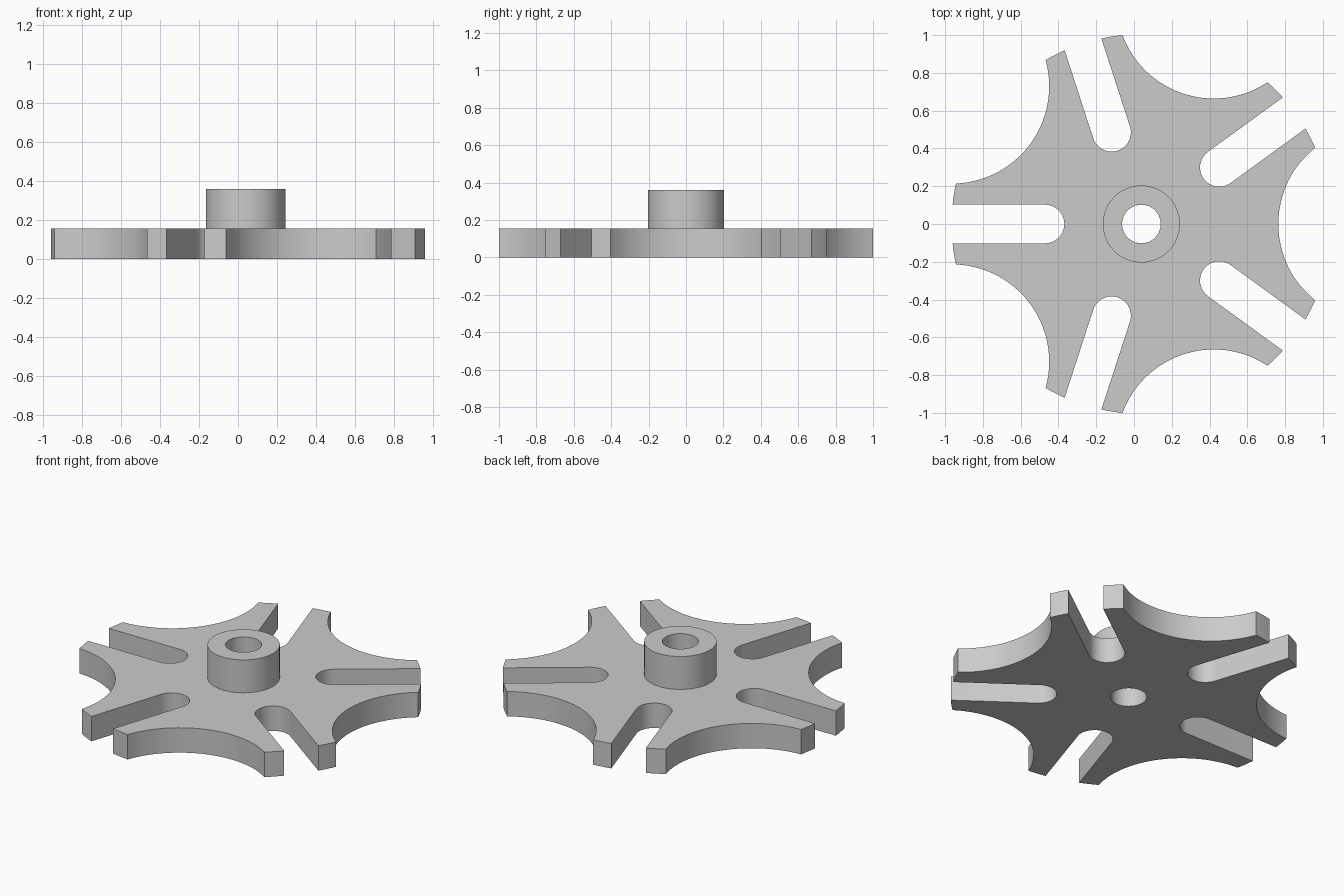
import bpy
import bmesh
from math import sin, cos, acos, asin, atan2, pi, radians, sqrt
from mathutils import Vector

default = bpy.data.objects.get("Cube")
if default:
    bpy.data.objects.remove(default, do_unlink=True)

# Main dimensions
ARMS = 5
RIM = 1.005              # outer radius
SLOT, SLOT_END = 0.102, 0.51    # slot half width, centre of its round end
DISH, DISH_AT = 0.515, 1.24     # radius and distance of the concave bites
BORE, HUB = 0.102, 0.204
PLATE_TOP, HUB_TOP = 0.155, 0.36
CENTRE = Vector((0.039, 0, 0))


def arc(centre, radius, start, end, steps):
    """Points along a circular arc, both ends included."""
    return [Vector((centre[0] + radius * cos(start + (end - start) * i / steps),
                    centre[1] + radius * sin(start + (end - start) * i / steps)))
            for i in range(steps + 1)]


def rotated(points, angle):
    return [Vector((p.x * cos(angle) - p.y * sin(angle),
                    p.x * sin(angle) + p.y * cos(angle))) for p in points]


def wheel_outline():
    """One slot, one rim tip on each side and one bite, repeated around."""
    half = pi / ARMS
    tip = acos((RIM**2 + DISH_AT**2 - DISH**2) / (2 * RIM * DISH_AT))
    mouth = asin(SLOT / RIM)
    sweep = atan2(RIM * sin(tip), DISH_AT - RIM * cos(tip))
    slot = arc((SLOT_END, 0), SLOT, 1.5 * pi, 0.5 * pi, 24)
    rim = arc((0, 0), RIM, mouth, half - tip, 3)
    bite = rotated(arc((DISH_AT, 0), DISH, pi + sweep, pi - sweep, 40), half)
    far_rim = rotated(arc((0, 0), RIM, tip - half, -mouth, 3), 2 * half)
    segment = slot + rim + bite[1:-1] + far_rim
    return [p for k in range(ARMS) for p in rotated(segment, pi + 2 * half * k)]


def circle(radius, steps=72):
    return arc((0, 0), radius, 0, 2 * pi, steps)[:-1]


bm = bmesh.new()


def add_loop(points, z):
    verts = [bm.verts.new((p.x, p.y, z)) for p in points]
    edges = [bm.edges.new((v, verts[i - 1])) for i, v in enumerate(verts)]
    return verts, edges


def join(a, b):
    """Wall of quads between two matching loops."""
    for i in range(len(a[0])):
        bm.faces.new((a[0][i - 1], a[0][i], b[0][i], b[0][i - 1]))


def fill(outer, inner):
    """Flat face between an outline and the circle inside it."""
    bmesh.ops.triangle_fill(bm, use_beauty=True, edges=outer[1] + inner[1])


outline = wheel_outline()
base, rim_top = add_loop(outline, 0), add_loop(outline, PLATE_TOP)
hub_foot, hub_rim = add_loop(circle(HUB), PLATE_TOP), add_loop(circle(HUB), HUB_TOP)
bore_top, bore_base = add_loop(circle(BORE), HUB_TOP), add_loop(circle(BORE), 0)

# Plate
fill(base, bore_base)
join(base, rim_top)
fill(rim_top, hub_foot)
# Hub and through bore
join(hub_foot, hub_rim)
join(hub_rim, bore_top)
join(bore_top, bore_base)

bmesh.ops.translate(bm, verts=bm.verts[:], vec=CENTRE)
bmesh.ops.recalc_face_normals(bm, faces=bm.faces[:])
mesh = bpy.data.meshes.new("slotted_wheel")
bm.to_mesh(mesh)
bm.free()

# Plain grey finish
grey = bpy.data.materials.new("light_grey")
grey.use_nodes = True
colour = (0.6, 0.6, 0.6, 1)
grey.diffuse_color = colour
grey.node_tree.nodes["Principled BSDF"].inputs["Base Color"].default_value = colour
mesh.materials.append(grey)

wheel = bpy.data.objects.new("slotted_wheel", mesh)
bpy.context.collection.objects.link(wheel)
bpy.ops.object.select_all(action="DESELECT")
wheel.select_set(True)
bpy.context.view_layer.objects.active = wheel
bpy.ops.object.shade_smooth_by_angle(angle=radians(30))
